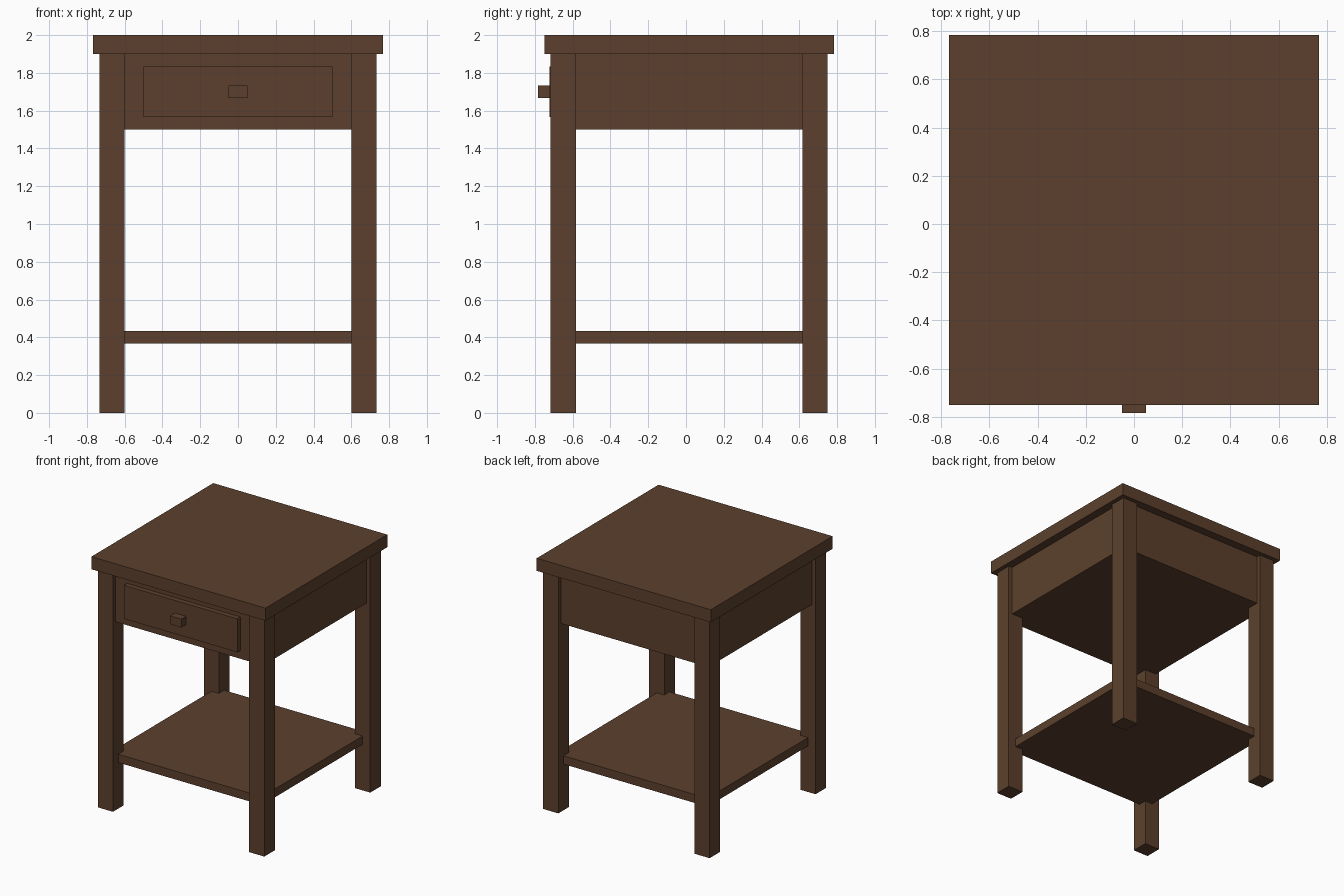
import bpy

if "Cube" in bpy.data.objects:
    bpy.data.objects.remove(bpy.data.objects["Cube"])

wood = bpy.data.materials.new("dark_brown_wood")
wood.diffuse_color = (0.107, 0.051, 0.026, 1)
wood.use_nodes = True
wood.node_tree.nodes["Principled BSDF"].inputs["Base Color"].default_value = wood.diffuse_color

CY = 0.0167  # table centre in y (the knob sticks out in front)


def box(name, x, y, z):
    """Axis-aligned box from (min, max) ranges."""
    centre = [(r[0] + r[1]) / 2 for r in (x, y, z)]
    bpy.ops.mesh.primitive_cube_add(size=1, location=centre)
    ob = bpy.context.object
    ob.name = name
    ob.scale = [r[1] - r[0] for r in (x, y, z)]
    bpy.ops.object.transform_apply(location=False, rotation=False, scale=True)
    ob.data.materials.append(wood)
    return ob


def slab(name, half, z0, z1):
    """Square board centred on the table."""
    return box(name, (-half, half), (CY - half, CY + half), (z0, z1))


# Table top, drawer case and lower shelf
slab("table_top", 0.7667, 1.9, 2.0)
slab("drawer_case", 0.70, 1.5, 1.9)
slab("lower_shelf", 0.6667, 0.3667, 0.4333)

# Four square legs
for sx, side in ((-1, "left"), (1, "right")):
    for sy, end in ((-1, "front"), (1, "back")):
        cx, cy, h = sx * 0.6667, CY + sy * 0.6667, 0.0667
        box(f"{end}_{side}_leg", (cx - h, cx + h), (cy - h, cy + h), (0, 1.9))

# Drawer front and knob
box("drawer_front", (-0.5, 0.5), (-0.723, -0.67), (1.567, 1.8333))
box("drawer_knob", (-0.05, 0.05), (-0.7833, -0.715), (1.6667, 1.7333))
